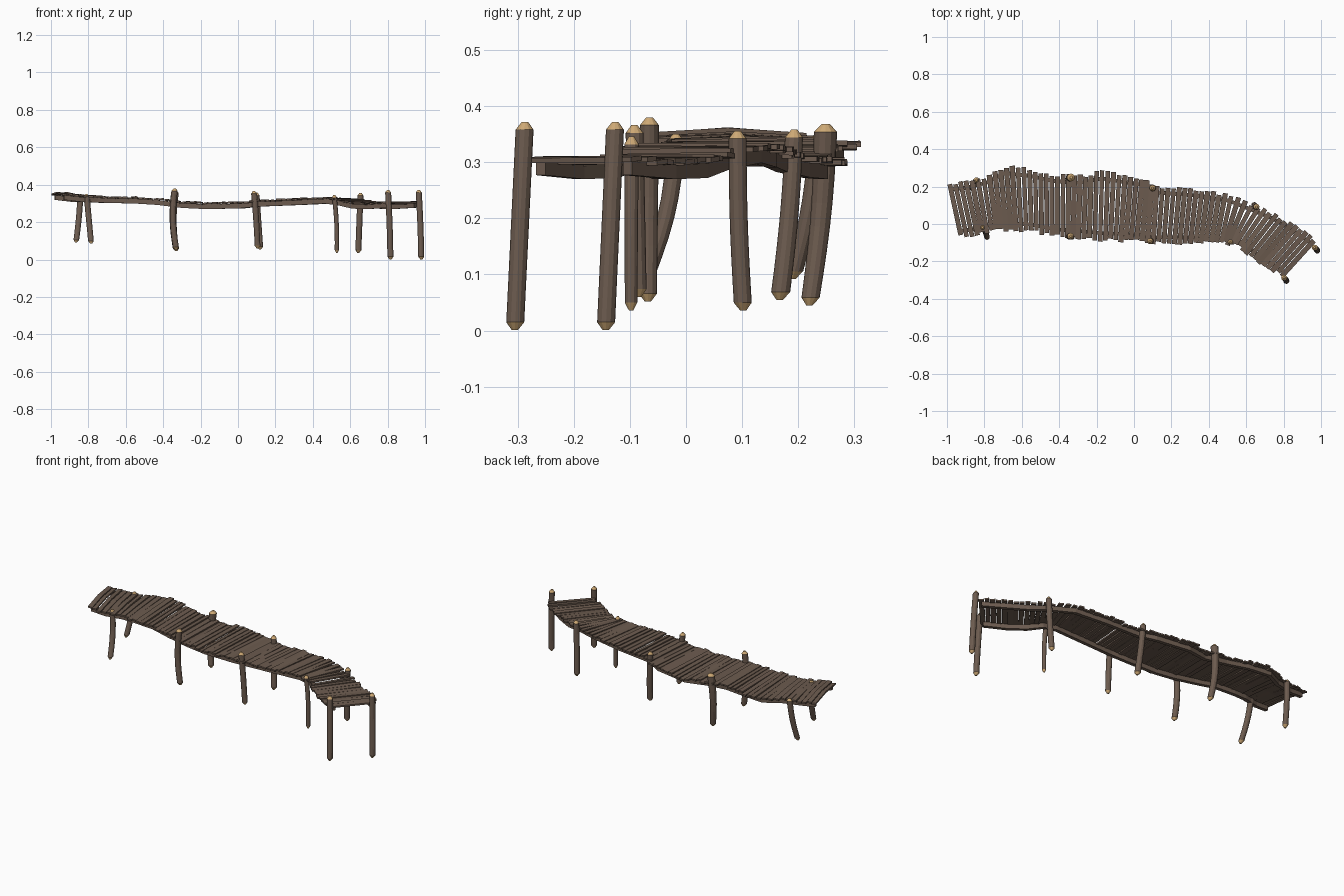
import bpy, bmesh, math, random
from mathutils import Vector

if "Cube" in bpy.data.objects:
    bpy.data.objects.remove(bpy.data.objects["Cube"])

random.seed(4)


def material(name, rgb):
    m = bpy.data.materials.new(name)
    m.diffuse_color = (*rgb, 1)
    m.use_nodes = True
    m.node_tree.nodes["Principled BSDF"].inputs["Base Color"].default_value = m.diffuse_color
    return m


BROWN = material("weathered_wood", (0.15, 0.105, 0.078))
TAN = material("cut_wood", (0.62, 0.40, 0.18))

# Deck stations: front edge x, y, back edge x, y, top height
STATIONS = [
    (-.925, -.065, -.985, .213, .353), (-.84, -.055, -.90, .222, .343),
    (-.75, -.03, -.79, .25, .339), (-.67, -.03, -.695, .305, .336),
    (-.55, -.035, -.56, .29, .334), (-.43, -.06, -.43, .262, .326),
    (-.30, -.07, -.29, .252, .310), (-.18, -.085, -.17, .28, .304),
    (0, -.09, .03, .245, .307), (.10, -.10, .12, .20, .317),
    (.30, -.10, .33, .18, .325), (.46, -.10, .51, .15, .333),
    (.535, -.105, .655, .09, .322), (.60, -.15, .755, .05, .306),
    (.68, -.21, .855, -.005, .304), (.79, -.278, .965, -.085, .311)]


def center(s):
    return Vector(((s[0] + s[2]) / 2, (s[1] + s[3]) / 2))


LENGTHS = [0]
for a, b in zip(STATIONS, STATIONS[1:]):
    LENGTHS.append(LENGTHS[-1] + (center(b) - center(a)).length)


def station(d):
    for i in range(len(STATIONS) - 1):
        if d <= LENGTHS[i + 1] or i == len(STATIONS) - 2:
            t = (d - LENGTHS[i]) / (LENGTHS[i + 1] - LENGTHS[i])
            return [p + (q - p) * t for p, q in zip(STATIONS[i], STATIONS[i + 1])]


def finish(bm, name, mats):
    bmesh.ops.recalc_face_normals(bm, faces=bm.faces)
    me = bpy.data.meshes.new(name)
    bm.to_mesh(me)
    bm.free()
    for m in mats:
        me.materials.append(m)
    ob = bpy.data.objects.new(name, me)
    bpy.context.collection.objects.link(ob)
    return ob


def loft(bm, rings, cap_mat=0, cap_rings=0):
    """Skin closed rings; the outermost cap_rings bands and end faces use cap_mat."""
    vs = [[bm.verts.new(p) for p in r] for r in rings]
    n, last = len(rings[0]), len(rings) - 1
    for i in range(last):
        for j in range(n):
            k = (j + 1) % n
            f = bm.faces.new((vs[i][j], vs[i][k], vs[i + 1][k], vs[i + 1][j]))
            if i < cap_rings or i >= last - cap_rings:
                f.material_index = cap_mat
    for r in (vs[0], vs[-1]):
        bm.faces.new(r).material_index = cap_mat


def board(bm, pts, width, height, tilt=0):
    """Rectangular timber whose top centre line follows pts."""
    rings = []
    for i, p in enumerate(pts):
        t = pts[min(i + 1, len(pts) - 1)] - pts[max(i - 1, 0)]
        s = Vector((-t.y, t.x, 0)).normalized() * width / 2
        s.z = tilt
        d = Vector((0, 0, height))
        rings.append([p + s, p - s, p - s - d, p + s - d])
    loft(bm, rings)


# Deck planks, uneven in length, width and tilt
bm = bmesh.new()
COUNT = 66
for i in range(COUNT):
    x0, y0, x1, y1, z = station(LENGTHS[-1] * i / (COUNT - 1))
    z += random.uniform(-.002, .003)
    a, b = Vector((x0, y0, z)), Vector((x1, y1, z))
    ext = (b - a).normalized()
    a -= ext * random.uniform(-.008, .012)
    b += ext * random.uniform(-.008, .012)
    a.z += random.uniform(-.002, .002)
    b.z += random.uniform(-.002, .002)
    m = (a + b) / 2
    m.z += .01 * max(0, 1 - i / 9)
    board(bm, [a, m, b], random.uniform(.023, .029), .009, random.uniform(-.002, .002))
finish(bm, "deck_planks", [BROWN])

# Two stringers under the deck
for name, f in (("front_stringer", .1), ("back_stringer", .9)):
    bm = bmesh.new()
    pts = [Vector((s[0] + (s[2] - s[0]) * f, s[1] + (s[3] - s[1]) * f, s[4] - .008))
           for s in STATIONS]
    board(bm, pts, .02, .026)
    finish(bm, name, [BROWN])

# Posts: top, bend offset at mid height (x, y), bottom, radius at top and bottom
POSTS = [
    ((-.81, -.018, .35), (0, .014), (-.785, -.075, .085), .016, .015),
    ((-.842, .235, .35), (.003, .008), (-.866, .19, .092), .016, .015),
    ((-.338, -.065, .38), (-.014, 0), (-.33, -.068, .052), .017, .016),
    ((-.336, .249, .368), (-.014, .006), (-.33, .22, .045), .021, .016),
    ((.085, -.092, .366), (.002, 0), (.105, -.085, .06), .016, .015),
    ((.098, .193, .358), (0, .004), (.118, .167, .055), .016, .017),
    ((.514, -.097, .346), (.006, 0), (.528, -.098, .036), .013, .011),
    ((.655, .092, .356), (0, -.003), (.643, .102, .036), .016, .016),
    ((.802, -.287, .372), (.002, 0), (.815, -.305, .001), .016, .016),
    ((.966, -.126, .372), (.002, 0), (.980, -.143, .001), .016, .016)]
SIDES = 12
for n, (top, bend, bot, r0, r1) in enumerate(POSTS):
    top, bot = Vector(top), Vector(bot)
    cap = .014 / (top - bot).length
    ts = [0, cap] + [cap + (1 - 2 * cap) * k / 7 for k in range(1, 8)] + [1]
    rings = []
    for k, t in enumerate(ts):
        c = top.lerp(bot, t)
        c += Vector((bend[0], bend[1], 0)) * math.sin(math.pi * t)
        r = (r0 + (r1 - r0) * t) * (.35 if k in (0, len(ts) - 1) else 1)
        rings.append([c + Vector((r * math.cos(q), r * math.sin(q), 0))
                      for q in (2 * math.pi * j / SIDES for j in range(SIDES))])
    bm = bmesh.new()
    loft(bm, rings, 1, 1)
    side = "front" if n % 2 == 0 else "back"
    finish(bm, f"{side}_post_{n // 2 + 1}", [BROWN, TAN])
